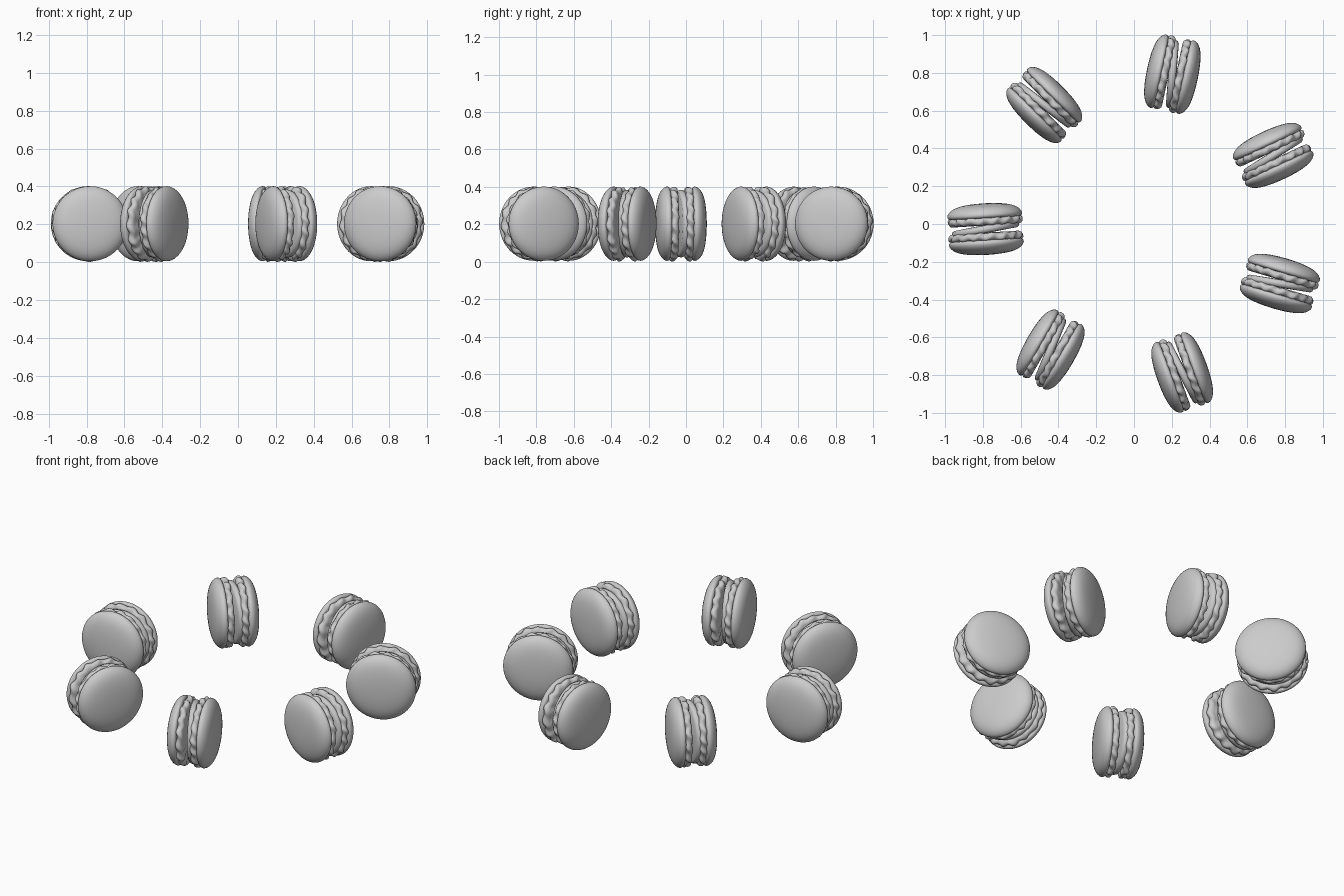
import bpy, bmesh
from math import sin, cos, pi, radians

if "Cube" in bpy.data.objects:
    bpy.data.objects.remove(bpy.data.objects["Cube"])

Z0 = 0.203  # height of every biscuit centre


def lathe(name, profile, segs, wobble=None):
    """Spin (radius, depth) points about the local Y axis; both ends lie on it."""
    bm = bmesh.new()
    rings = []
    for k, (r, d) in enumerate(profile):
        if r == 0:
            rings.append([bm.verts.new((0, d, 0))])
            continue
        ring = []
        for i in range(segs):
            t = 2 * pi * i / segs
            dr, dd = wobble(t, k) if wobble else (0, 0)
            ring.append(bm.verts.new(((r + dr) * cos(t), d + dd, (r + dr) * sin(t))))
        rings.append(ring)
    for a, b in zip(rings, rings[1:]):
        for i in range(segs):
            j = (i + 1) % segs
            if len(a) == 1:
                bm.faces.new((a[0], b[i], b[j]))
            elif len(b) == 1:
                bm.faces.new((a[i], b[0], a[j]))
            else:
                bm.faces.new((a[i], b[i], b[j], a[j]))
    bmesh.ops.recalc_face_normals(bm, faces=bm.faces)
    for f in bm.faces:
        f.smooth = True
    me = bpy.data.meshes.new(name)
    bm.to_mesh(me)
    bm.free()
    return me


def ruffle(t, k):
    # irregular bumps, strongest on the outer rim of the foot
    w = sin(16 * t + 0.7 * sin(3 * t))
    s = (0, 0.4, 0.8, 1, 1, 0.8, 0.4, 0)[k]
    return s * (0.005 * w + 0.002 * sin(7 * t)), s * 0.006 * sin(16 * t + 1.2 + 0.6 * sin(5 * t))


# Domed shell, ruffled foot and thin filling
shell = lathe("shell", [(0, .137), (.07, .135), (.13, .127), (.168, .114), (.191, .096),
                        (.201, .077), (.197, .063), (.183, .056), (.1, .054), (0, .054)], 48)
foot = lathe("foot", [(0, .062), (.175, .06), (.189, .056), (.195, .047),
                      (.194, .034), (.186, .025), (.172, .021), (0, .019)], 128, ruffle)
filling = lathe("filling", [(0, .022), (.165, .02), (.177, .013), (.181, 0),
                            (.177, -.013), (.165, -.02), (0, -.022)], 64)


def place(name, mesh, x, y, angle, smooth=False):
    ob = bpy.data.objects.new(name, mesh)
    bpy.context.collection.objects.link(ob)
    ob.location = (x, y, Z0)
    ob.rotation_euler = (0, 0, radians(angle))
    if smooth:
        m = ob.modifiers.new("smooth", 'SUBSURF')
        m.levels = m.render_levels = 1


# Seven sandwich biscuits standing on edge in a ring: x, y, turn
ring = [(.203, .793, 78), (.737, .363, 25), (.772, -.315, -16.5), (.255, -.786, -70),
        (-.442, -.665, -120), (-.786, -.027, 183.5), (-.475, .63, 135)]
for n, (x, y, a) in enumerate(ring, 1):
    for side, turn in (("left", 0), ("right", 180)):
        place(f"biscuit_{n}_{side}_shell", shell, x, y, a + turn, True)
        place(f"biscuit_{n}_{side}_foot", foot, x, y, a + turn)
    place(f"biscuit_{n}_filling", filling, x, y, a + 7)
